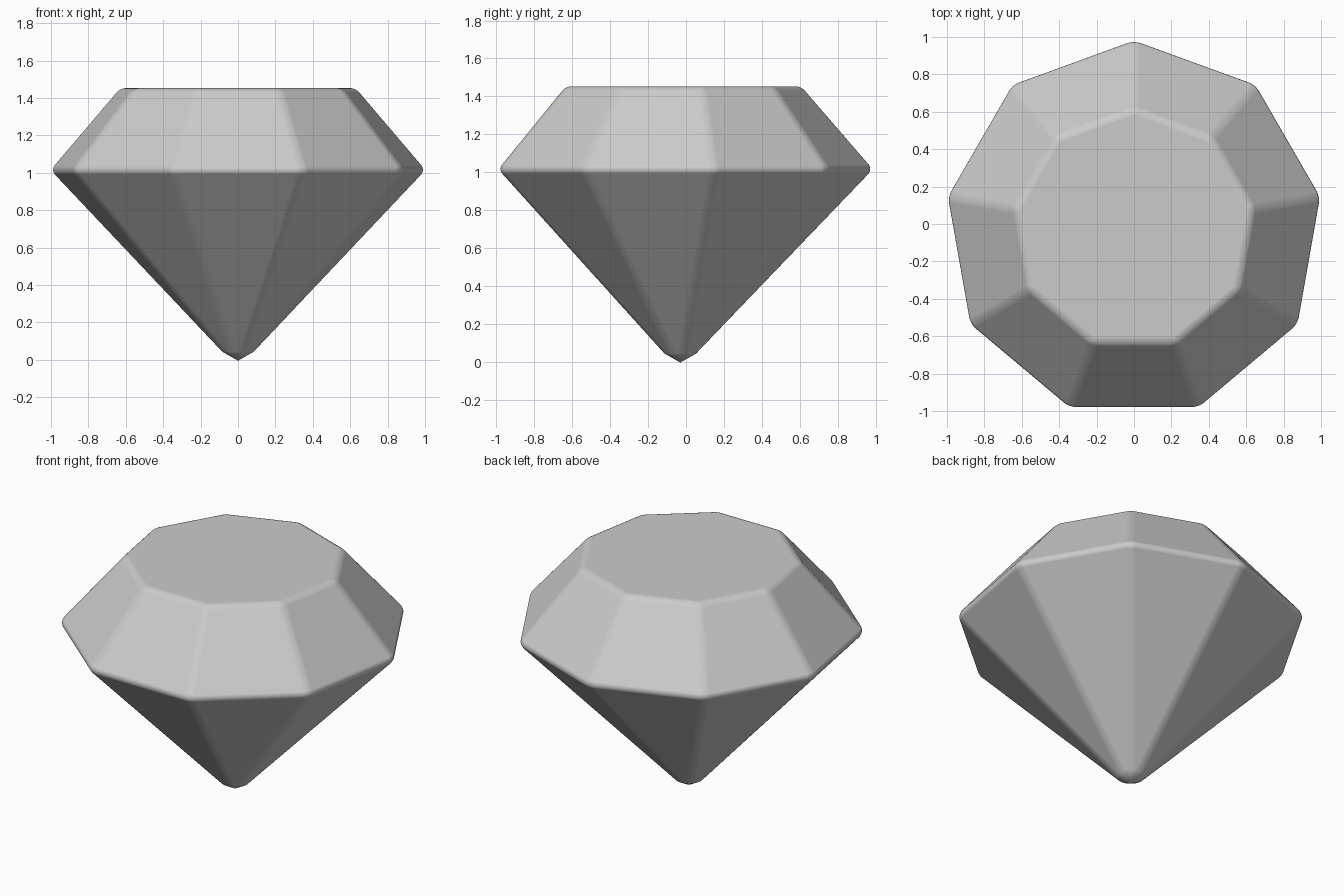
import bpy, bmesh, math

if "Cube" in bpy.data.objects:
    bpy.data.objects.remove(bpy.data.objects["Cube"])

SIDES = 9
CENTRE_Y = -0.03


def ring(bm, radius, z):
    # Nine-sided ring with one corner towards the back
    pts = []
    for i in range(SIDES):
        a = math.pi / 2 + i * math.tau / SIDES
        pts.append(bm.verts.new((radius * math.cos(a), CENTRE_Y + radius * math.sin(a), z)))
    return pts


# Sharp-edged gem: table, crown facets and pavilion facets
bm = bmesh.new()
table = ring(bm, 0.643, 1.453)
girdle = ring(bm, 1.022, 1.015)
tip = bm.verts.new((0, CENTRE_Y, -0.05))
bm.faces.new(table)
for i in range(SIDES):
    j = (i + 1) % SIDES
    bm.faces.new((table[i], girdle[i], girdle[j], table[j]))
    bm.faces.new((girdle[i], tip, girdle[j]))
bmesh.ops.recalc_face_normals(bm, faces=bm.faces)
for f in bm.faces:
    f.smooth = True

mesh = bpy.data.meshes.new("gem")
bm.to_mesh(mesh)
bm.free()
gem = bpy.data.objects.new("gem", mesh)
bpy.context.collection.objects.link(gem)

# Softly rounded edges, flat facets
bevel = gem.modifiers.new("rounded_edges", 'BEVEL')
bevel.width = 0.03
bevel.segments = 4
bevel.limit_method = 'NONE'
bevel.harden_normals = True
